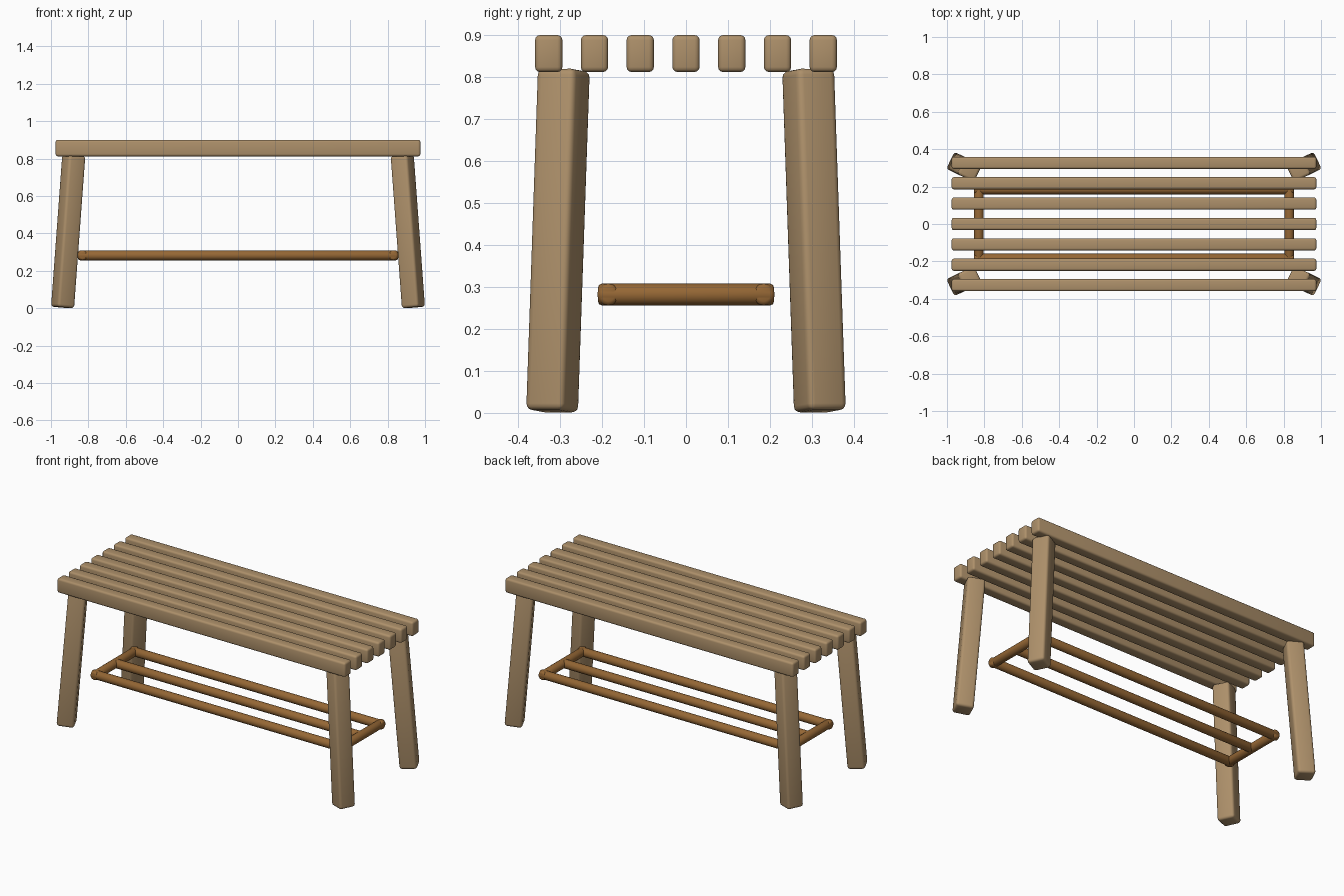
import bpy
import math
from mathutils import Matrix, Vector

cube = bpy.data.objects.get("Cube")
if cube:
    bpy.data.objects.remove(cube, do_unlink=True)


def material(name, rgb):
    mat = bpy.data.materials.new(name)
    mat.use_nodes = True
    mat.diffuse_color = (*rgb, 1)
    mat.node_tree.nodes["Principled BSDF"].inputs["Base Color"].default_value = (*rgb, 1)
    return mat


PALE_WOOD = material("pale wood", (0.42, 0.28, 0.145))
BROWN_WOOD = material("brown wood", (0.30, 0.135, 0.035))


def finish(obj, name, mat, bevel, segments, angle):
    """Name, colour, round the edges and smooth."""
    obj.name = name
    obj.data.materials.append(mat)
    mod = obj.modifiers.new("rounded edges", 'BEVEL')
    mod.width = bevel
    mod.segments = segments
    mod.limit_method = 'ANGLE'
    mod.angle_limit = math.radians(40)
    bpy.ops.object.modifier_apply(modifier=mod.name)
    bpy.ops.object.shade_smooth_by_angle(angle=math.radians(angle))
    return obj


def beam(name, size, bevel):
    bpy.ops.mesh.primitive_cube_add(size=1)
    obj = bpy.context.object
    obj.data.transform(Matrix.Diagonal((*size, 1)))
    return finish(obj, name, PALE_WOOD, bevel, 3, 35)


def rod(name, centre, half_length, axis):
    bpy.ops.mesh.primitive_cylinder_add(vertices=24, radius=0.026, depth=2 * half_length)
    obj = bpy.context.object
    turn = Vector((0, 0, 1)).rotation_difference(Vector(axis)).to_matrix().to_4x4()
    obj.data.transform(turn)
    obj.location = centre
    return finish(obj, name, BROWN_WOOD, 0.01, 2, 50)


# Seat slats
for i in range(7):
    slat = beam(f"seat_slat_{i + 1}", (1.95, 0.065, 0.088), 0.012)
    slat.location = (0, (i - 3) * 0.109, 0.856)

# Splayed legs, turned towards the corners
for sx, side in ((1, "left"), (-1, "right")):
    for sy, end in ((-1, "front"), (1, "back")):
        foot = Vector((sx * 0.938, sy * 0.319, 0.004))
        top = Vector((sx * 0.878, sy * 0.291, 0.817))
        up = (top - foot).normalized()
        out = Vector((sx * 0.9, sy * 0.43, 0))
        out = (out - up * out.dot(up)).normalized()
        across = up.cross(out)
        leg = beam(f"{end}_{side}_leg", (0.1, 0.1, (top - foot).length), 0.015)
        frame = Matrix((out, across, up)).transposed().to_4x4()
        leg.matrix_world = Matrix.Translation((foot + top) / 2) @ frame

# Lower rack of round rods
RACK_Z = 0.282
for y, place in ((-0.185, "front"), (0, "middle"), (0.185, "back")):
    rod(f"{place}_rack_rod", (0, y, RACK_Z), 0.855 if y else 0.83, (1, 0, 0))
for x, side in ((0.83, "left"), (-0.83, "right")):
    rod(f"{side}_rack_crossbar", (x, 0, RACK_Z), 0.21, (0, 1, 0))
